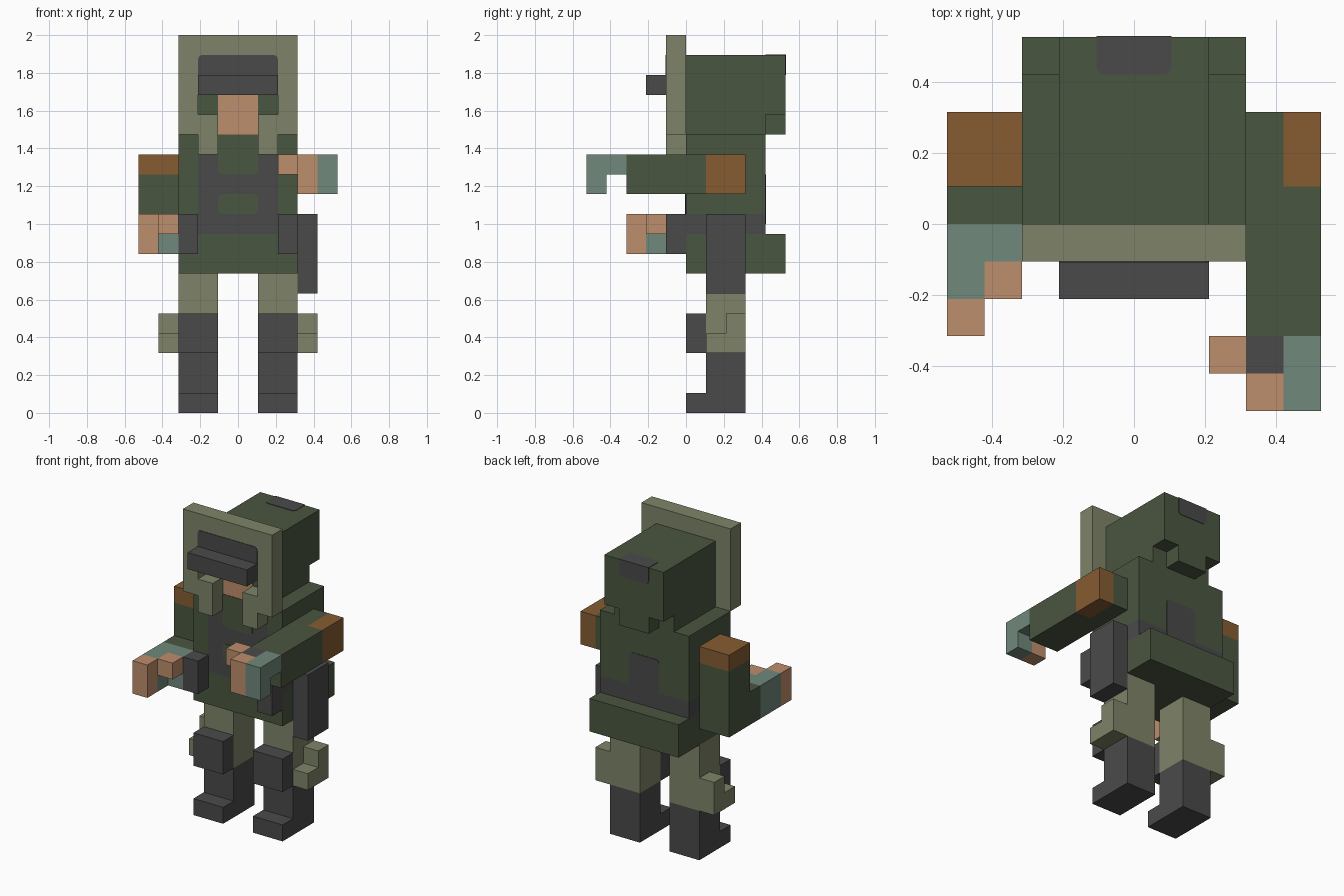
import bpy, bmesh
from mathutils import Vector

cube = bpy.data.objects.get("Cube")
if cube:
    bpy.data.objects.remove(cube, do_unlink=True)

U = 2 / 19  # one block


def material(name, rgb):
    lin = [((c / 255 + 0.055) / 1.055) ** 2.4 for c in rgb] + [1.0]
    m = bpy.data.materials.new(name)
    m.use_nodes = True
    m.diffuse_color = lin
    bsdf = next(n for n in m.node_tree.nodes if n.type == 'BSDF_PRINCIPLED')
    bsdf.inputs["Base Color"].default_value = lin
    return m


GREEN = material("dark green", (74, 86, 64))
OLIVE = material("light olive", (126, 132, 104))
DARK = material("charcoal", (74, 74, 74))
SKIN = material("skin", (190, 142, 108))
BROWN = material("brown", (134, 92, 50))
TEAL = material("grey teal", (112, 136, 124))


def finish(name, bm, mat, mirror=False):
    bmesh.ops.scale(bm, vec=(U, U, U), verts=bm.verts)
    mesh = bpy.data.meshes.new(name)
    bm.to_mesh(mesh)
    bm.free()
    mesh.materials.append(mat)
    obj = bpy.data.objects.new(name, mesh)
    bpy.context.collection.objects.link(obj)
    if mirror:
        obj.modifiers.new("Mirror", 'MIRROR').use_mirror_merge = False
    return obj


def part(name, mat, *boxes, mirror=False):
    """Union of block boxes (x0, x1, y0, y1, z0, z1), outer skin only."""
    cells = {(x, y, z) for b in boxes for x in range(b[0], b[1])
             for y in range(b[2], b[3]) for z in range(b[4], b[5])}
    bm = bmesh.new()
    for cell in cells:
        for axis in range(3):
            for side in (0, 1):
                near = list(cell)
                near[axis] += 2 * side - 1
                if tuple(near) in cells:
                    continue
                a, b = (axis + 1) % 3, (axis + 2) % 3
                ring = []
                for da, db in ((0, 0), (1, 0), (1, 1), (0, 1)):
                    p = list(cell)
                    p[axis] += side
                    p[a] += da
                    p[b] += db
                    ring.append(bm.verts.new(p))
                bm.faces.new(ring if side else ring[::-1])
    bmesh.ops.remove_doubles(bm, verts=bm.verts, dist=0.01)
    bmesh.ops.dissolve_limit(bm, angle_limit=0.02, verts=bm.verts, edges=bm.edges)
    return finish(name, bm, mat, mirror)


def patch(name, mat, lo, hi, rounded=lambda mid, axis: False):
    """Thin plate, with the chosen edges rounded off."""
    lo, hi = Vector(lo), Vector(hi)
    bm = bmesh.new()
    bmesh.ops.create_cube(bm, size=1)
    bmesh.ops.scale(bm, vec=hi - lo, verts=bm.verts)
    bmesh.ops.translate(bm, vec=(lo + hi) / 2, verts=bm.verts)
    edges = []
    for e in bm.edges:
        d = e.verts[1].co - e.verts[0].co
        axis = max(range(3), key=lambda i: abs(d[i]))
        if rounded((e.verts[0].co + e.verts[1].co) / 2, axis):
            edges.append(e)
    if edges:
        bmesh.ops.bevel(bm, geom=edges, offset=0.2, segments=3, profile=0.5,
                        affect='EDGES')
    return finish(name, bm, mat)


# Legs, knee pads and thigh pouches
part("boot", DARK, (1, 3, 0, 3, 0, 1), (1, 3, 1, 3, 1, 3), mirror=True)
part("trouser_leg", OLIVE, (1, 3, 1, 3, 3, 7), mirror=True)
part("knee_pad", DARK, (1, 3, 0, 1, 3, 5), mirror=True)
part("thigh_pouch", OLIVE, (3, 4, 1, 3, 3, 4), (3, 4, 2, 3, 4, 5), mirror=True)

# Torso, belt and gear
part("jacket_skirt", GREEN, (-3, 3, 0, 5, 7, 9))
part("belt", DARK, (-3, 3, 0, 4, 9, 10))
part("chest", GREEN, (-3, 3, 0, 4, 10, 14))
part("belt_pouch", DARK, (2, 3, -1, 0, 8, 10), mirror=True)
part("holster", DARK, (3, 4, 1, 3, 6, 10))

# Head and hood
part("head", GREEN, (-2, 2, 0, 5, 15, 18), (-2, 2, 0, 4, 14, 15),
     (-1, 1, 4, 5, 14, 15))
part("hood_brim", OLIVE, (-3, 3, -1, 0, 16, 19), (-3, -2, -1, 0, 14, 16),
     (2, 3, -1, 0, 14, 16), (-2, -1, -1, 0, 13, 15), (1, 2, -1, 0, 13, 15))
part("goggles", DARK, (-2, 2, -2, -1, 16, 17))

# Painted details
E = 0.03
patch("face", SKIN, (-1, -E, 14), (1, E, 16))
patch("vest_front", DARK, (-2, -E, 10), (2, E, 13))
patch("collar", GREEN, (-1, -2 * E, 12), (1, 0, 14),
      lambda m, a: a == 1 and m.z < 13)
patch("vest_badge", GREEN, (-1, -2 * E, 10), (1, 0, 11), lambda m, a: a == 1)
patch("vest_back", DARK, (-1, 4 - E, 9.5), (1, 4 + E, 12),
      lambda m, a: a == 1 and m.z > 11)
patch("brim_band", DARK, (-2, -1 - E, 17), (2, -1 + E, 18),
      lambda m, a: a == 1 and m.z > 17.5)
patch("head_spot", DARK, (-1, 4, 17), (1, 5 + E, 18 + E),
      lambda m, a: (a == 2 and m.y < 4.5) or (a == 1 and m.z < 17.5))

# Right arm, bent at the elbow
part("right_shoulder", BROWN, (-5, -3, 1, 3, 12, 13))
part("right_sleeve", GREEN, (-5, -3, 1, 3, 8, 12), (-5, -3, 0, 1, 8, 10))
part("right_glove", TEAL, (-5, -3, -1, 0, 8, 10), (-5, -4, -2, -1, 8, 10))
part("right_fingers", SKIN, (-5, -4, -3, -2, 8, 10))
part("right_thumb", SKIN, (-4, -3, -2, -1, 9, 10))

# Left arm, stretched forward
part("left_shoulder", BROWN, (4, 5, 1, 3, 11, 13))
part("left_sleeve", GREEN, (3, 5, -3, 1, 11, 13), (3, 4, 1, 3, 11, 13))
part("left_glove", TEAL, (4, 5, -5, -3, 12, 13), (4, 5, -5, -4, 11, 12))
part("left_palm", DARK, (3, 4, -4, -3, 12, 13))
part("left_fingers", SKIN, (3, 4, -5, -4, 11, 13))
part("left_thumb", SKIN, (2, 3, -4, -3, 12, 13))
